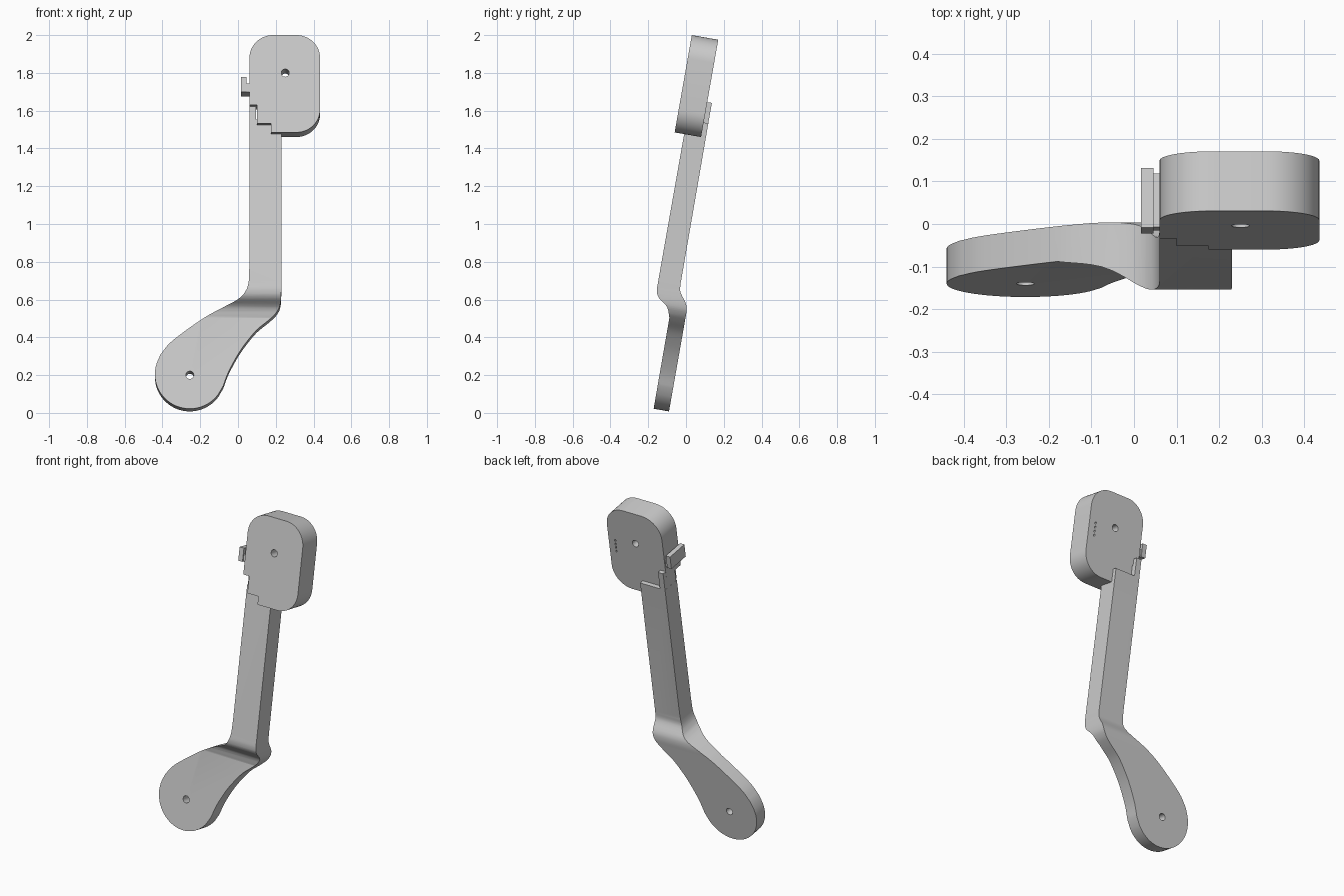
import bpy, bmesh, math
from mathutils import Matrix, Vector

if "Cube" in bpy.data.objects:
    bpy.data.objects.remove(bpy.data.objects["Cube"])

grey = bpy.data.materials.new("light grey")
grey.use_nodes = True
grey.diffuse_color = (0.6, 0.6, 0.6, 1)
grey.node_tree.nodes["Principled BSDF"].inputs["Base Color"].default_value = (0.6, 0.6, 0.6, 1)

# The whole part leans back; everything is drawn upright, then tilted
TILT = Matrix.Rotation(math.radians(-10), 4, 'X')


def prism(name, points, lo, hi, axis='Y'):
    """Extrude an outline: (x, z) along y, or (y, z) along x."""
    bm = bmesh.new()
    place = (lambda p, d: (p[0], d, p[1])) if axis == 'Y' else (lambda p, d: (d, p[0], p[1]))
    face = bm.faces.new([bm.verts.new(place(p, lo)) for p in points])
    top = bmesh.ops.extrude_face_region(bm, geom=[face])["geom"]
    shift = (0, hi - lo, 0) if axis == 'Y' else (hi - lo, 0, 0)
    bmesh.ops.translate(bm, vec=shift, verts=[v for v in top if isinstance(v, bmesh.types.BMVert)])
    bmesh.ops.recalc_face_normals(bm, faces=bm.faces)
    mesh = bpy.data.meshes.new(name)
    bm.to_mesh(mesh)
    bm.free()
    mesh.materials.append(grey)
    obj = bpy.data.objects.new(name, mesh)
    bpy.context.collection.objects.link(obj)
    return obj


def box(name, x0, x1, y0, y1, z0, z1):
    return prism(name, [(x0, z0), (x1, z0), (x1, z1), (x0, z1)], y0, y1)


def arc(cx, cz, r, start, end, steps=12):
    angles = [math.radians(start + (end - start) * i / steps) for i in range(steps + 1)]
    return [(cx + r * math.cos(a), cz + r * math.sin(a)) for a in angles]


def smooth_path(points, steps=5):
    """Rounded path through the points."""
    pts = [Vector(p) for p in points]
    pts = [2 * pts[0] - pts[1]] + pts + [2 * pts[-1] - pts[-2]]
    out = []
    for a, b, c, d in zip(pts, pts[1:], pts[2:], pts[3:]):
        for i in range(steps):
            t = i / steps
            out.append(0.5 * (2 * b + (c - a) * t + (2 * a - 5 * b + 4 * c - d) * t ** 2
                              + (3 * b - a - 3 * c + d) * t ** 3))
    return out + [pts[-2]]


def combine(obj, other, operation):
    mod = obj.modifiers.new("shape", 'BOOLEAN')
    mod.operation, mod.object, mod.solver = operation, other, 'EXACT'
    bpy.context.view_layer.objects.active = obj
    bpy.ops.object.modifier_apply(modifier=mod.name)
    bpy.data.objects.remove(other)


def drill(obj, x, z, r):
    combine(obj, prism("drill", arc(x, z, r, 0, 345, 23), -1, 1), 'DIFFERENCE')


def finish(obj):
    obj.data.transform(TILT)
    bpy.ops.object.select_all(action='DESELECT')
    obj.select_set(True)
    bpy.context.view_layer.objects.active = obj
    bpy.ops.object.shade_smooth_by_angle(angle=math.radians(25))


# Arm: front outline with a round paddle, crossed with an offset side profile
left_edge = smooth_path([(-.41, .284), (-.35, .355), (-.2, .467), (-.1, .523), (0, .569),
                         (.038, .605), (.056, .655), (.06, .74)])
right_edge = smooth_path([(.23, .66), (.226, .56), (.205, .51), (.165, .47), (.1, .416),
                          (.045, .35), (0, .284), (-.05, .19), (-.078, .115)])
outline = left_edge + [(.06, 1.53), (.23, 1.53)] + right_edge
outline += arc(-.255, .177, .185, -35, -205, 28)
arm = prism("arm", outline, -.5, .2)
front_bend = smooth_path([(-.266, .66), (-.264, .61), (-.247, .575), (-.196, .534), (-.174, .48)])
back_bend = smooth_path([(-.09, .49), (-.091, .535), (-.102, .571), (-.14, .625), (-.147, .67)])
side = ([(-.266, 1.6)] + front_bend + [(-.172, -.2), (-.09, -.2)]
        + back_bend + [(-.15, 1.6)])
combine(arm, prism("side_profile", side, -1, 1, 'X'), 'INTERSECT')
drill(arm, -.255, .173, .021)
finish(arm)

# Head: rounded block with a stepped lower corner
R = .125
head_outline = ([(.06, 1.6), (.1, 1.6), (.1, 1.5), (.175, 1.5), (.175, 1.452)]
                + arc(.435 - R, 1.452 + R, R, -90, 0)
                + arc(.435 - R, 1.975 - R, R, 0, 90)
                + arc(.06 + R, 1.975 - R, R, 90, 180))
head = prism("head", head_outline, -.317, -.175)
drill(head, .25, 1.772, .021)
# Row of small slots in the back
for i in range(4):
    z = 1.675 + i * .024
    combine(head, box("slot", .386, .394, -.19, -.1, z, z + .013), 'DIFFERENCE')
finish(head)

# Latch on the side of the head, and the stub behind it
finish(box("latch_neck", .04, .07, -.31, -.182, 1.67, 1.715))
finish(box("latch", .017, .046, -.317, -.175, 1.67, 1.75))
finish(box("arm_stub", .0605, .095, -.26, -.15, 1.5, 1.64))
